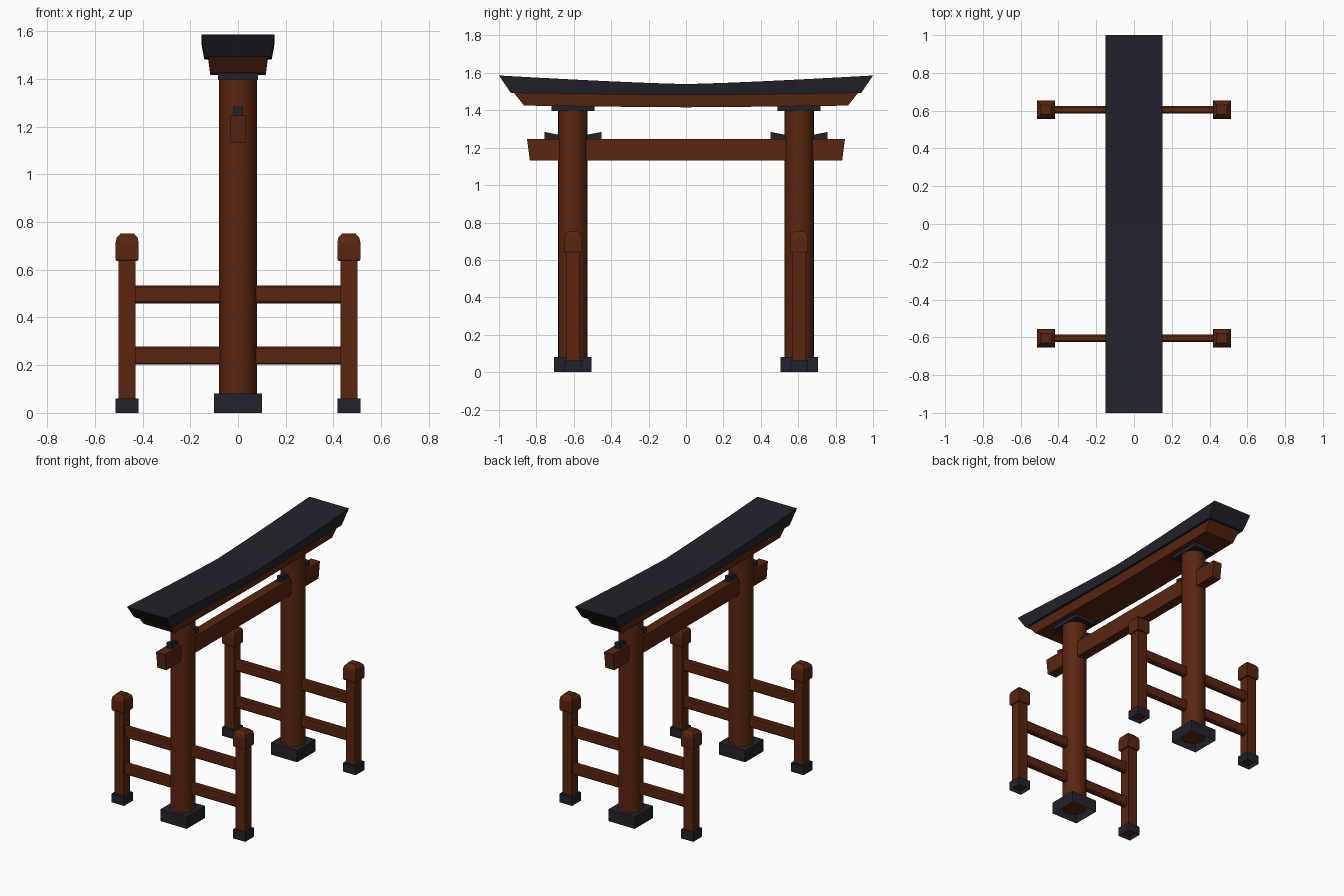
import bpy, bmesh, math

if "Cube" in bpy.data.objects:
    bpy.data.objects.remove(bpy.data.objects["Cube"])


def material(name, rgb):
    m = bpy.data.materials.new(name)
    m.diffuse_color = (*rgb, 1)
    m.use_nodes = True
    m.node_tree.nodes["Principled BSDF"].inputs["Base Color"].default_value = m.diffuse_color
    return m


RED = material("red_brown_wood", (0.100, 0.0185, 0.005))
DARK = material("dark_slate", (0.0165, 0.0160, 0.0250))
PY = 0.605   # pillar row
PX = 0.465   # side post offset


def finish(name, bm, mat):
    bmesh.ops.recalc_face_normals(bm, faces=bm.faces)
    me = bpy.data.meshes.new(name)
    bm.to_mesh(me)
    bm.free()
    me.materials.append(mat)
    ob = bpy.data.objects.new(name, me)
    bpy.context.collection.objects.link(ob)
    return ob


def box(name, x, y, z, mat, bevel=0.0, open_bottom=False):
    """Box from (min, max) ranges."""
    bm = bmesh.new()
    bmesh.ops.create_cube(bm, size=1)
    for v in bm.verts:
        v.co = [r[0] + (c + 0.5) * (r[1] - r[0]) for c, r in zip(v.co, (x, y, z))]
    if bevel:
        bmesh.ops.bevel(bm, geom=bm.edges[:], offset=bevel, segments=1, affect='EDGES')
    ob = finish(name, bm, mat)
    if open_bottom:
        bm = bmesh.new()
        bm.from_mesh(ob.data)
        low = min(bm.faces, key=lambda f: f.calc_center_median().z)
        bmesh.ops.delete(bm, geom=[low], context='FACES_ONLY')
        bm.to_mesh(ob.data)
        bm.free()
    return ob


def beam(name, stations, xt, xb, mat):
    """Loft along y; each station is (y_top, z_top, y_bottom, z_bottom)."""
    bm = bmesh.new()
    rings = [[bm.verts.new(p) for p in ((-xt, yt, zt), (xt, yt, zt), (xb, yb, zb), (-xb, yb, zb))]
             for yt, zt, yb, zb in stations]
    for a, b in zip(rings, rings[1:]):
        for i in range(4):
            j = (i + 1) % 4
            bm.faces.new((a[i], a[j], b[j], b[i]))
    bm.faces.new(rings[0])
    bm.faces.new(rings[-1])
    return finish(name, bm, mat)


def stack(name, cx, cy, levels, mat):
    """Square sections stacked up: (half_x, half_y, z)."""
    bm = bmesh.new()
    rings = [[bm.verts.new((cx + sx * hx, cy + sy * hy, z))
              for sx, sy in ((-1, -1), (1, -1), (1, 1), (-1, 1))] for hx, hy, z in levels]
    for a, b in zip(rings, rings[1:]):
        for i in range(4):
            j = (i + 1) % 4
            bm.faces.new((a[i], a[j], b[j], b[i]))
    bm.faces.new(rings[0])
    bm.faces.new(rings[-1])
    return finish(name, bm, mat)


# curved roof lintel and the beam under it
T = [i / 5 for i in range(-5, 6)]
bow = lambda t: abs(t) ** 1.25
beam("roof_lintel", [(t, 1.54 + 0.046 * bow(t), 0.936 * t, 1.481 + 0.011 * bow(t)) for t in T],
     0.152, 0.141, DARK)
beam("under_lintel", [(0.92 * t, 1.482 + 0.011 * bow(t), 0.866 * t, 1.416 + 0.009 * bow(t)) for t in T],
     0.125, 0.116, RED)

# tie beam with slanted ends
beam("tie_beam", [(s * 0.85, 1.246, s * 0.835, 1.132) for s in (-1, 1)], 0.034, 0.034, RED)

for s, side in ((-1, "near"), (1, "far")):
    cy = s * PY
    # round main pillar
    bm = bmesh.new()
    bmesh.ops.create_cone(bm, cap_ends=True, segments=24, radius1=0.079, radius2=0.079, depth=1.38)
    bmesh.ops.translate(bm, verts=bm.verts, vec=(0, cy, 0.03 + 0.69))
    pillar = finish("pillar_" + side, bm, RED)
    for f in pillar.data.polygons:
        f.use_smooth = abs(f.normal.z) < 0.5
    # stone foot and top collar
    box("pillar_foot_" + side, (-0.101, 0.101), (cy - 0.101, cy + 0.101), (0, 0.082), DARK, open_bottom=True)
    box("pillar_collar_" + side, (-0.083, 0.083), (cy - 0.115, cy + 0.115), (1.395, 1.422), DARK)
    # wedges on the tie beam, rising away from the pillar
    beam("wedge_" + side, [(cy + d, z, cy + d, 1.243) for d, z in
                           ((-0.152, 1.284), (-0.07, 1.268), (0.07, 1.268), (0.152, 1.284))],
         0.018, 0.018, DARK)
    # two rails running through the pillar
    for z0, z1, lab in ((0.202, 0.278, "lower"), (0.458, 0.535, "upper")):
        box(f"{lab}_rail_{side}", (-PX, PX), (cy - 0.019, cy + 0.019), (z0, z1), RED, bevel=0.008)
    # side posts with feet and faceted caps
    for sx, lab in ((-1, "left"), (1, "right")):
        cx = sx * PX
        n = f"{side}_{lab}"
        box("side_post_" + n, (cx - 0.036, cx + 0.036), (cy - 0.036, cy + 0.036), (0.02, 0.66), RED)
        box("side_post_foot_" + n, (cx - 0.048, cx + 0.048), (cy - 0.048, cy + 0.048), (0, 0.061), DARK,
            open_bottom=True)
        stack("side_post_cap_" + n, cx, cy, [(0.044, 0.044, 0.637), (0.048, 0.048, 0.645),
              (0.048, 0.048, 0.715), (0.044, 0.042, 0.735), (0.027, 0.024, 0.753)], RED)
